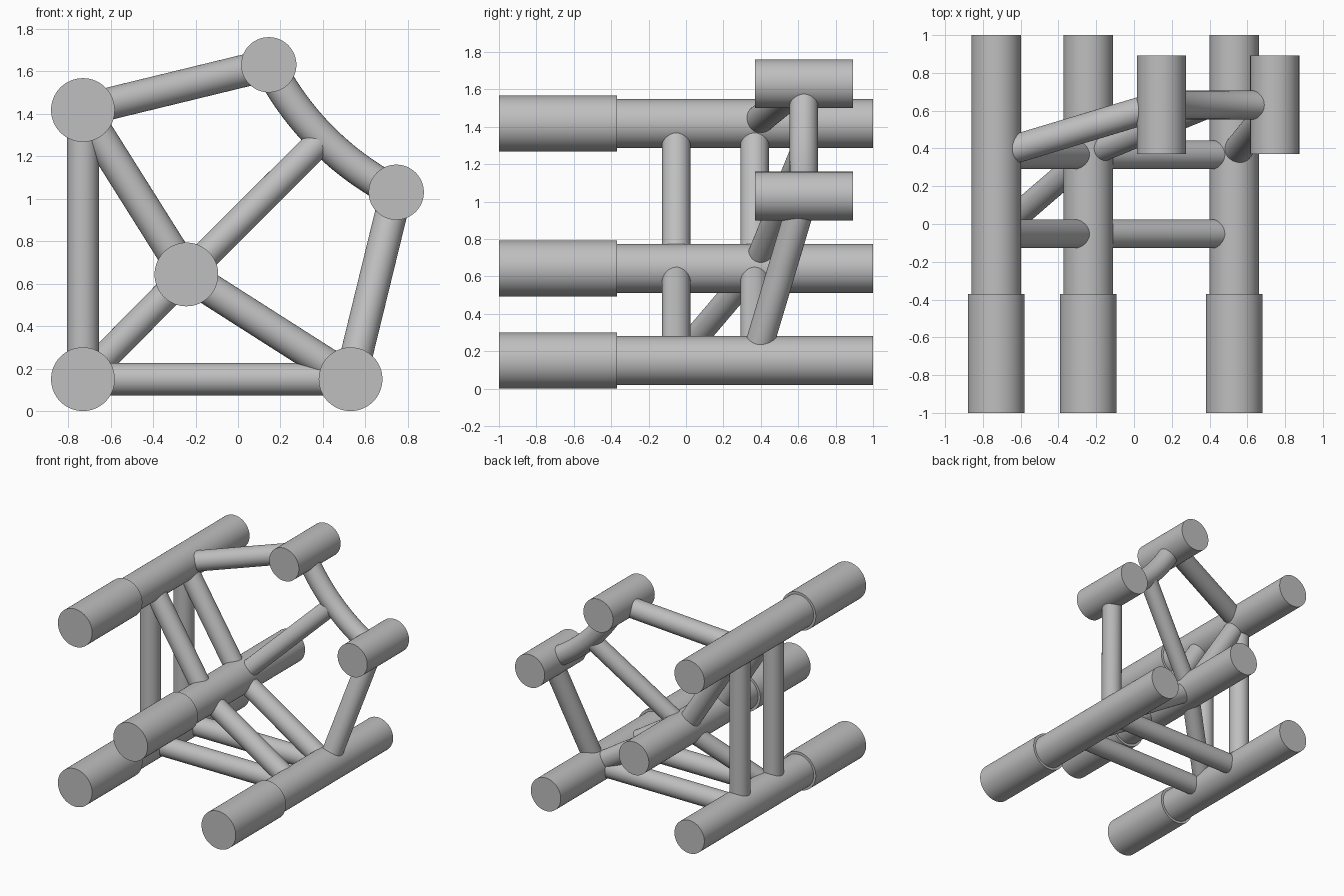
import bpy, math
from mathutils import Vector

cube = bpy.data.objects.get("Cube")
if cube:
    bpy.data.objects.remove(cube, do_unlink=True)

grey = bpy.data.materials.new("plain_grey")
grey.use_nodes = True
colour = (0.52, 0.52, 0.52, 1)
grey.diffuse_color = colour
grey.node_tree.nodes["Principled BSDF"].inputs["Base Color"].default_value = colour


def finish(name):
    obj = bpy.context.object
    obj.name = name
    obj.data.materials.append(grey)
    bpy.ops.object.shade_smooth_by_angle(angle=math.radians(35))
    return obj


def tube(name, start, end, radius):
    """Capped cylinder running between two points."""
    a, b = Vector(start), Vector(end)
    bpy.ops.mesh.primitive_cylinder_add(vertices=64, radius=radius, depth=(b - a).length,
                                        location=(a + b) / 2)
    obj = bpy.context.object
    obj.rotation_euler = (b - a).to_track_quat('Z', 'Y').to_euler()
    return finish(name)


def at(centre, y):
    return (centre[0], y, centre[1])


# Tube centres in the front plane (x, z)
top_left = (-0.73, 1.417)
middle = (-0.243, 0.643)
low_left = (-0.73, 0.15)
low_right = (0.53, 0.15)
upper = (0.145, 1.63)
outer = (0.745, 1.03)

FRONT, BACK, FAR = -0.052, 0.367, 0.63   # depths of the strut planes
STRUT, BRACE = 0.076, 0.067

# Long tubes with a thicker front sleeve
longs = {"top_left": top_left, "middle": middle,
         "low_left": low_left, "low_right": low_right}
for name, c in longs.items():
    tube(name + "_sleeve", at(c, -1), at(c, -0.37), 0.15)
    tube(name + "_tube", at(c, -0.38), at(c, 1), 0.131)

# Short tubes
for name, c in {"upper": upper, "outer": outer}.items():
    tube(name + "_short_tube", at(c, 0.37), at(c, 0.893), 0.13)

# Paired straight struts
pairs = {"side_strut": (low_left, top_left), "upper_strut": (top_left, middle),
         "lower_strut": (middle, low_right), "base_strut": (low_left, low_right)}
for name, (p, q) in pairs.items():
    for label, y in (("front", FRONT), ("back", BACK)):
        tube(f"{name}_{label}", at(p, y), at(q, y), STRUT)

# Slanted braces
joint = (0.398, 1.282)
tube("diagonal_brace", at(low_left, FRONT), at(middle, BACK), BRACE)
tube("top_brace", at(top_left, BACK), at(upper, FAR), STRUT)
tube("outer_brace", at(low_right, BACK), at(outer, FAR), STRUT)
tube("middle_brace", at(middle, BACK), at(joint, FAR), BRACE)

# Curved link between the short tubes
a, b, m = (Vector(at(c, FAR)) for c in (upper, outer, joint))
mid = (a + b) / 2
half, sag = (b - a).length / 2, (m - mid).length
radius = (half * half + sag * sag) / (2 * sag)
along, out = (b - a).normalized(), (mid - m).normalized()
sweep = math.asin(half / radius)
curve = bpy.data.curves.new("curved_link", 'CURVE')
curve.dimensions = '3D'
curve.bevel_depth = STRUT
curve.bevel_resolution = 14
curve.use_fill_caps = True
spline = curve.splines.new('POLY')
steps = 32
spline.points.add(steps)
for i, point in enumerate(spline.points):
    t = sweep * (2 * i / steps - 1)
    p = m + out * radius * (1 - math.cos(t)) + along * radius * math.sin(t)
    point.co = (*p, 1)
link = bpy.data.objects.new("curved_link", curve)
bpy.context.collection.objects.link(link)
bpy.ops.object.select_all(action='DESELECT')
link.select_set(True)
bpy.context.view_layer.objects.active = link
bpy.ops.object.convert(target='MESH')
finish("curved_link")
